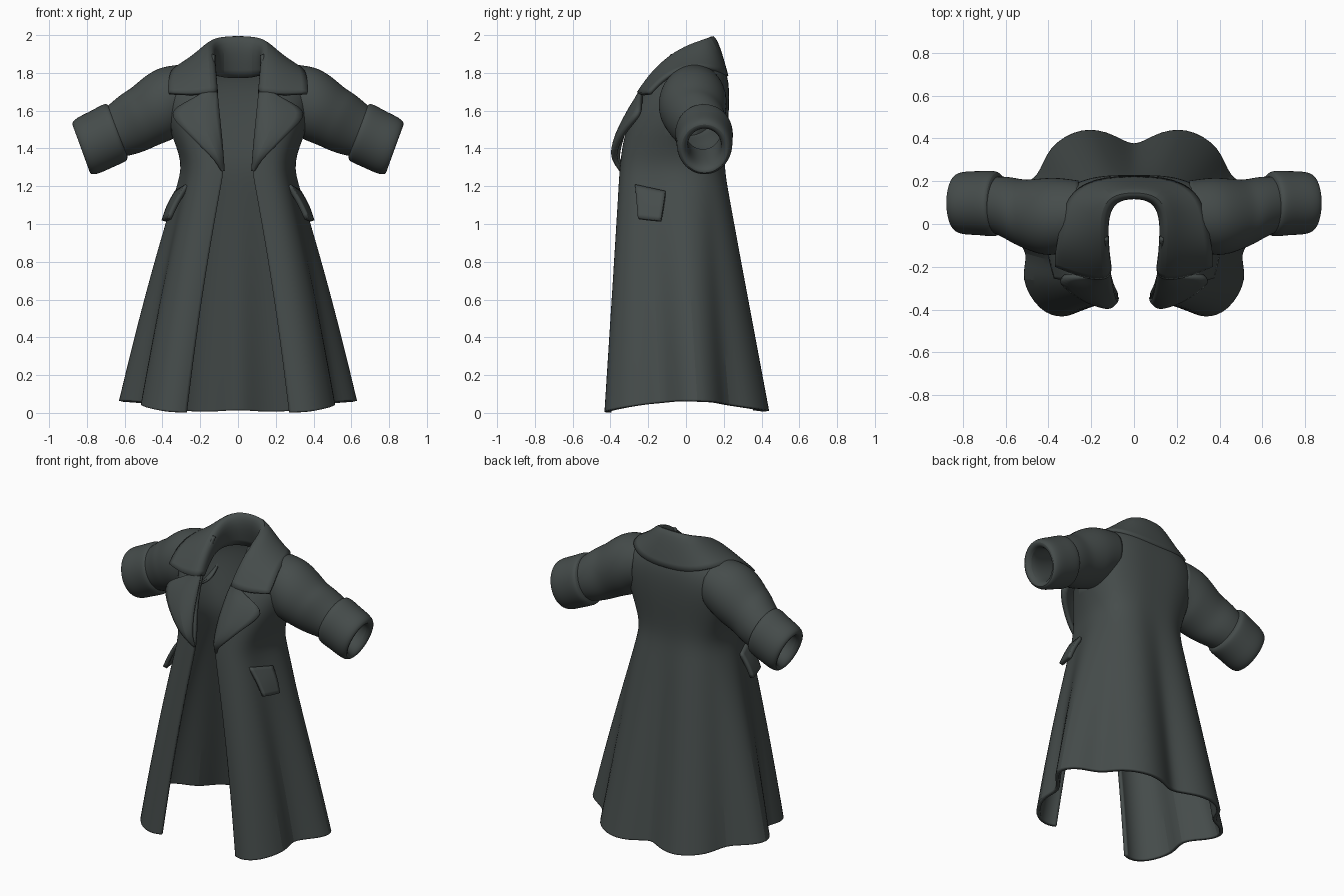
import bpy, math
from mathutils import Vector

cloth = bpy.data.materials.new("charcoal_cloth")
cloth.diffuse_color = (0.06, 0.072, 0.07, 1)


def surface(name, rows, closed=False, thick=0.02, skip=lambda k, i: False):
    """Skin a grid of points, then mirror, smooth and thicken it."""
    n = len(rows[0])
    verts = [p for row in rows for p in row]
    faces = []
    for k in range(len(rows) - 1):
        for i in range(n if closed else n - 1):
            j = (i + 1) % n
            if not skip(k, i):
                faces.append((k * n + i, k * n + j, (k + 1) * n + j, (k + 1) * n + i))
    me = bpy.data.meshes.new(name)
    me.from_pydata(verts, [], faces)
    me.materials.append(cloth)
    ob = bpy.data.objects.new(name, me)
    bpy.context.collection.objects.link(ob)
    mir = ob.modifiers.new("mirror", 'MIRROR')
    mir.use_clip = True
    sub = ob.modifiers.new("smooth", 'SUBSURF')
    sub.levels = sub.render_levels = 2
    sub.boundary_smooth = 'PRESERVE_CORNERS'
    if thick:
        sol = ob.modifiers.new("thickness", 'SOLIDIFY')
        sol.thickness, sol.offset = thick, -1
    bpy.ops.object.select_all(action='DESELECT')
    bpy.context.view_layer.objects.active = ob
    ob.select_set(True)
    bpy.ops.object.shade_smooth_by_angle(angle=math.radians(50))
    return ob


# Body cross-sections: half outlines from front edge round to centre back
hem = [(.27, -.415), (.33, -.44), (.44, -.415), (.54, -.25), (.48, -.13), (.59, -.05), (.655, .06),
       (.57, .17), (.44, .21), (.41, .36), (.24, .46), (.09, .42), (0, .355)]
waist = [(.068, -.35), (.12, -.35), (.19, -.335), (.24, -.285), (.265, -.20), (.285, -.1), (.29, -.02),
         (.28, .06), (.255, .12), (.21, .165), (.14, .195), (.07, .20), (0, .20)]
chest = [(.09, -.325), (.15, -.32), (.22, -.295), (.29, -.245), (.33, -.18), (.36, -.1), (.365, -.02),
         (.355, .05), (.32, .13), (.26, .18), (.16, .213), (.08, .22), (0, .22)]
upper = [(.115, -.235), (.17, -.235), (.24, -.22), (.31, -.17), (.36, -.12), (.385, -.07), (.395, .02),
         (.385, .11), (.345, .165), (.27, .205), (.18, .228), (.09, .233), (0, .233)]
shoulder = [(.12, -.14), (.17, -.14), (.22, -.12), (.27, -.08), (.32, -.05), (.34, -.02), (.345, .05),
            (.33, .11), (.30, .15), (.24, .185), (.16, .21), (.08, .218), (0, .218)]
neck = [(.135, -.08), (.14, -.06), (.145, -.04), (.15, -.02), (.155, 0), (.155, .025), (.15, .05),
        (.145, .075), (.13, .10), (.11, .12), (.075, .14), (.035, .145), (0, .145)]
hem_z = [.003, .003, .015, .045, .055, .065, .065, .06, .045, .025, .01, .01, .02]

body = []
for t in (0, .025, .2, .45, .7, .9, 1):      # skirt flares from waist to hem
    bulge = .014 * math.sin(math.pi * t)     # slight outward belly between hem and waist
    body.append([(h[0] + (w[0] - h[0]) * t + (bulge if i < 9 else 0),
                  h[1] + (w[1] - h[1]) * t, z + (1.32 - z) * t)
                 for i, (h, w, z) in enumerate(zip(hem, waist, hem_z))])
for ring, z in ((chest, 1.5), (upper, 1.68), (shoulder, 1.82), (neck, 1.9)):
    body.append([(x, y, z) for x, y in ring])
# The skipped faces leave the armholes open
surface("coat_body", body, thick=.022, skip=lambda k, i: k in (7, 8) and i in (5, 6))

# Turned-down collar: columns from centre back to front, inner edge to outer edge
collar = [
    [(0, .155, 1.77), (0, .105, 1.95), (0, .15, 2.03), (0, .195, 1.91), (0, .228, 1.78)],
    [(.08, .14, 1.775), (.08, .09, 1.94), (.11, .135, 2.02), (.15, .18, 1.92), (.19, .218, 1.79)],
    [(.125, .05, 1.79), (.112, .03, 1.92), (.15, .05, 1.99), (.23, .09, 1.91), (.32, .135, 1.84)],
    [(.125, -.04, 1.79), (.112, -.06, 1.88), (.15, -.06, 1.935), (.24, -.05, 1.89), (.35, -.04, 1.83)],
    [(.115, -.12, 1.76), (.11, -.16, 1.80), (.14, -.185, 1.825), (.24, -.175, 1.80), (.37, -.14, 1.765)],
    [(.105, -.20, 1.69), (.105, -.23, 1.70), (.13, -.265, 1.705), (.24, -.255, 1.69), (.37, -.20, 1.70)]]
surface("collar", list(zip(*collar)), thick=.022)

# Lapels: rows from waist to notch, fold line to outer edge
lapel = [
    [(.07, -.345, 1.28), (.08, -.355, 1.28), (.09, -.35, 1.28)],
    [(.075, -.37, 1.35), (.10, -.405, 1.34), (.125, -.39, 1.34)],
    [(.08, -.36, 1.42), (.125, -.41, 1.41), (.19, -.385, 1.40)],
    [(.09, -.335, 1.52), (.17, -.38, 1.50), (.275, -.345, 1.49)],
    [(.10, -.285, 1.62), (.20, -.325, 1.61), (.385, -.25, 1.59)],
    [(.105, -.255, 1.67), (.16, -.283, 1.665), (.26, -.25, 1.655)],
    [(.11, -.225, 1.71), (.14, -.255, 1.71), (.18, -.25, 1.70)]]
surface("lapel", lapel, thick=.025)


def tube(name, stations, tilt, thick, sides=12):
    """Oval rings along an arm, upright at the shoulder; station = x, y, z, depth radius, height radius."""
    rows = []
    for x, y, z, ry, rz in stations:
        t = tilt * min(1, (x - .26) / .2)
        lean = Vector((math.sin(t), 0, math.cos(t)))
        rows.append([tuple(Vector((x, y + ry * math.cos(a), z)) + lean * rz * math.sin(a))
                     for a in (2 * math.pi * i / sides for i in range(sides))])
    surface(name, rows, True, thick)


# Sleeves with gentle creases, and rolled-back cuffs
tube("sleeve", [(.26, .045, 1.68, .165, .175), (.32, .04, 1.665, .18, .185), (.38, .035, 1.64, .19, .20),
                (.44, .035, 1.605, .185, .188), (.50, .045, 1.565, .168, .172), (.54, .055, 1.545, .163, .172),
                (.60, .08, 1.51, .15, .16), (.68, .095, 1.47, .13, .135)], .42, .015)
tube("cuff", [(.63, .095, 1.495, .12, .12), (.635, .095, 1.49, .155, .165), (.66, .095, 1.48, .162, .172),
              (.73, .098, 1.445, .155, .166), (.805, .098, 1.41, .155, .168), (.84, .098, 1.395, .132, .145),
              (.815, .098, 1.40, .09, .105), (.74, .098, 1.44, .09, .10), (.63, .09, 1.495, .10, .11)], .35, 0)

# Slanted pocket flaps standing off the skirt
flap = [
    [(.375, -.255, 1.035), (.39, -.20, 1.025), (.405, -.135, 1.02)],
    [(.335, -.262, 1.12), (.36, -.20, 1.12), (.38, -.12, 1.10)],
    [(.28, -.27, 1.21), (.305, -.20, 1.195), (.335, -.11, 1.175)]]
surface("pocket_flap", flap, thick=.025)
